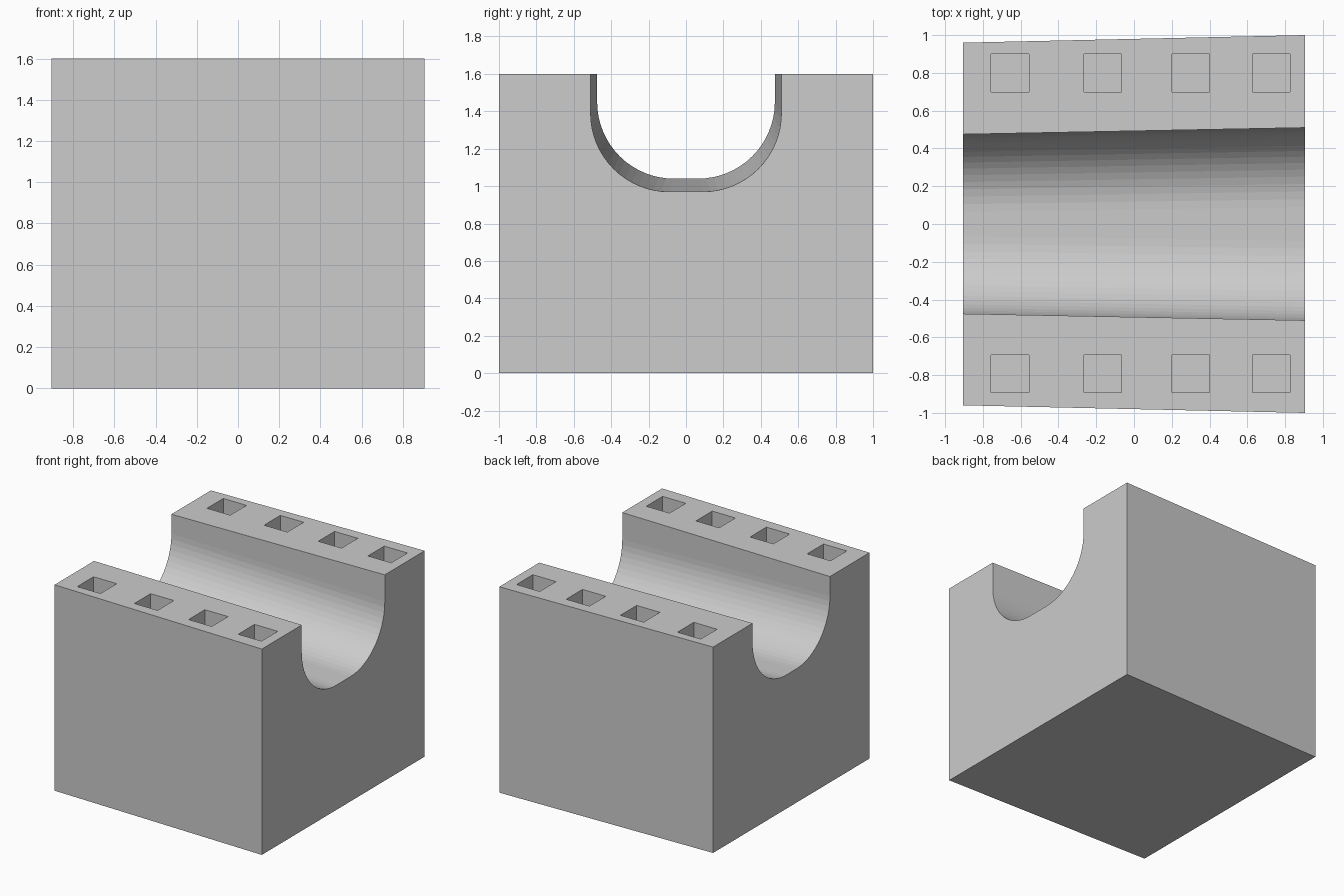
import bpy, bmesh, math
from mathutils import Matrix

default_cube = bpy.data.objects.get("Cube")
if default_cube:
    bpy.data.objects.remove(default_cube, do_unlink=True)

HEIGHT = 1.6
HALF_LENGTH = 0.905
ARC_STEPS = 16

grey = bpy.data.materials.new("light_grey")
grey.use_nodes = True
colour = (0.604, 0.604, 0.604, 1)
grey.diffuse_color = colour
grey.node_tree.nodes["Principled BSDF"].inputs["Base Color"].default_value = colour


def make_object(name, bm):
    bmesh.ops.recalc_face_normals(bm, faces=bm.faces)
    mesh = bpy.data.meshes.new(name)
    bm.to_mesh(mesh)
    bm.free()
    mesh.materials.append(grey)
    obj = bpy.data.objects.new(name, mesh)
    bpy.context.collection.objects.link(obj)
    return obj


def end_profile(half_width, channel_half, floor, radius):
    """Outline of one end: block with a round-bottomed channel in the top."""
    half = [(half_width, 0), (half_width, HEIGHT), (channel_half, HEIGHT)]
    for i in range(ARC_STEPS + 1):
        a = math.pi / 2 * i / ARC_STEPS
        half.append((channel_half - radius + radius * math.cos(a),
                     floor + radius - radius * math.sin(a)))
    return half + [(-y, z) for y, z in reversed(half)]


# Block: loft between the narrow and the wide end
bm = bmesh.new()
ends = []
for x, profile in ((-HALF_LENGTH, end_profile(0.96, 0.475, 1.04, 0.41)),
                   (HALF_LENGTH, end_profile(1.0, 0.51, 0.97, 0.42))):
    ends.append([bm.verts.new((x, y, z)) for y, z in profile])
    bm.faces.new(ends[-1])
narrow, wide = ends
for i in range(len(narrow)):
    j = (i + 1) % len(narrow)
    bm.faces.new((narrow[i], narrow[j], wide[j], wide[i]))
block = make_object("channel_block", bm)

# Square sockets in both rails
bm = bmesh.new()
for x in (-0.657, -0.166, 0.3, 0.727):
    for y in (0.8, -0.793):
        place = Matrix.Translation((x, y, HEIGHT)) @ Matrix.Diagonal((0.2, 0.2, 0.4, 1))
        bmesh.ops.create_cube(bm, size=1, matrix=place)
cutter = make_object("socket_cutter", bm)
cutter.hide_render = True

cut = block.modifiers.new("sockets", "BOOLEAN")
cut.operation = "DIFFERENCE"
cut.solver = "EXACT"
cut.object = cutter
bpy.context.view_layer.objects.active = block
bpy.ops.object.modifier_apply(modifier=cut.name)
bpy.data.objects.remove(cutter, do_unlink=True)
